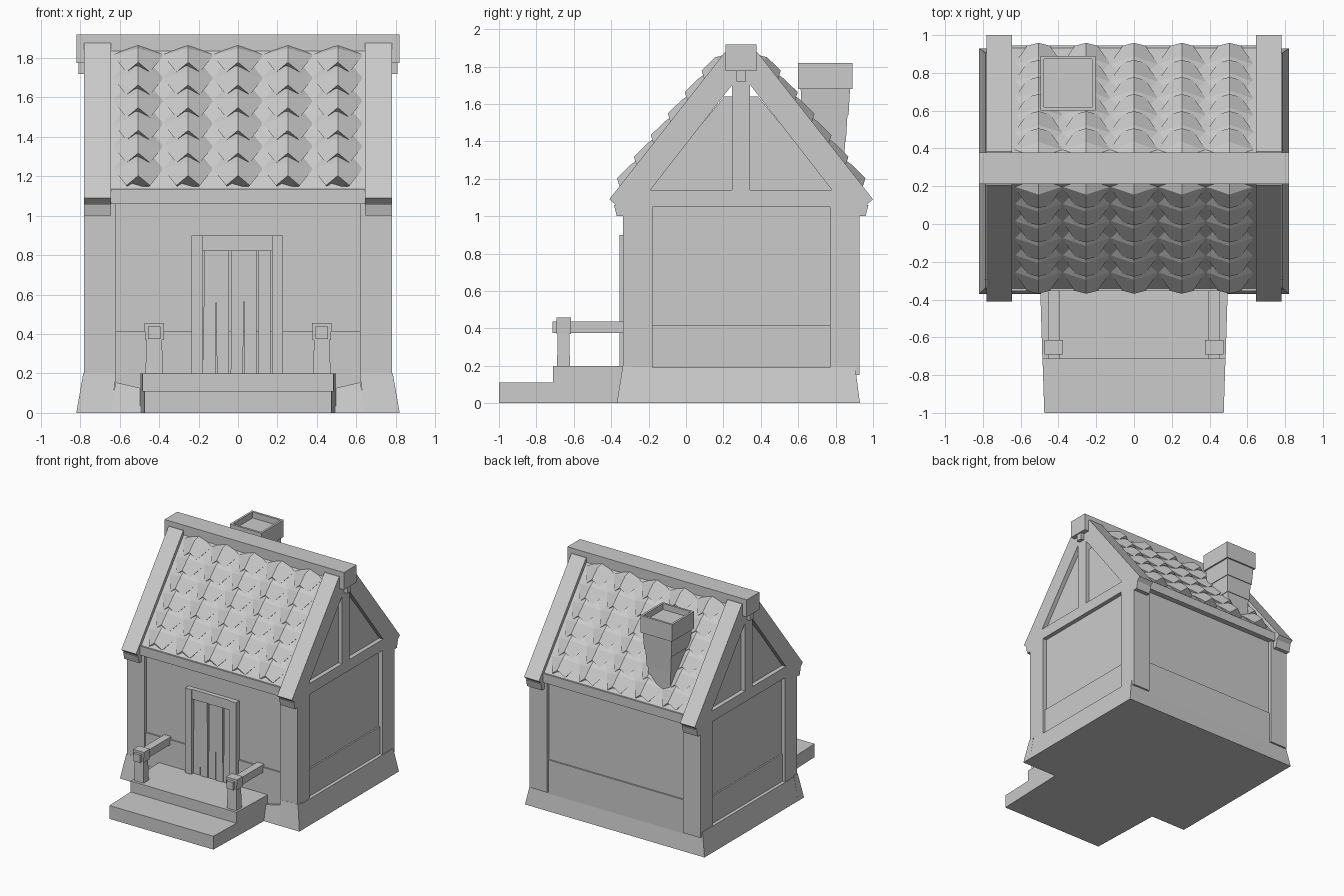
import bpy, bmesh
from mathutils import Vector

if "Cube" in bpy.data.objects:
    bpy.data.objects.remove(bpy.data.objects["Cube"])

GREY = (0.6, 0.6, 0.6, 1)
mat = bpy.data.materials.new("plain grey")
mat.use_nodes = True
mat.diffuse_color = GREY
mat.node_tree.nodes["Principled BSDF"].inputs["Base Color"].default_value = GREY
CY = 0.295            # y of the ridge line
SIDES = (-1, 1)


def finish(bm, name):
    bmesh.ops.recalc_face_normals(bm, faces=bm.faces)
    mesh = bpy.data.meshes.new(name)
    bm.to_mesh(mesh)
    bm.free()
    mesh.materials.append(mat)
    obj = bpy.data.objects.new(name, mesh)
    bpy.context.collection.objects.link(obj)
    return obj


def hull(name, points):
    bm = bmesh.new()
    for p in points:
        bm.verts.new(p)
    bmesh.ops.convex_hull(bm, input=bm.verts)
    bmesh.ops.dissolve_limit(bm, angle_limit=0.01, verts=bm.verts, edges=bm.edges)
    return finish(bm, name)


def rect(x, y, z):
    return [(a, b, z) for a in x for b in y]


def block(name, x, y, z, top_x=None, top_y=None):
    return hull(name, rect(x, y, z[0]) + rect(top_x or x, top_y or y, z[1]))


def span(center, half):
    return (center - half, center + half)


def prism(name, profile, x0, x1, flip=1):
    """Extrude a (distance from ridge, height) profile along x."""
    bm = bmesh.new()
    face = bm.faces.new([bm.verts.new((x0, CY + flip * d, z)) for d, z in profile])
    ext = bmesh.ops.extrude_face_region(bm, geom=[face])["geom"]
    bmesh.ops.translate(bm, vec=(x1 - x0, 0, 0),
                        verts=[v for v in ext if isinstance(v, bmesh.types.BMVert)])
    return finish(bm, name)


# Flared stone base, open at the porch
block("base", (-0.82, 0.82), (-0.30, 0.93), (0, 0.19), (-0.785, 0.785), (-0.30, 0.905))
for s in SIDES:
    hull("base_corner", rect((s * 0.64, s * 0.82), (-0.37, -0.29), 0)
         + rect((s * 0.62, s * 0.785), (-0.338, -0.29), 0.2))
    hull("base_skirt", rect((s * 0.49, s * 0.65), (-0.37, -0.29), 0)
         + rect((s * 0.49,), (-0.345, -0.29), 0.125)
         + rect((s * 0.62,), (-0.34, -0.29), 0.155))

# Walls with a thicker lower course
block("walls", (-0.745, 0.745), span(CY, 0.605), (0.1, 1.1))
block("lower_walls", (-0.757, 0.757), span(CY, 0.617), (0.1, 0.415))

# Corner posts and gable timbers
for sx in SIDES:
    for sy in SIDES:
        block("corner_post", (sx * 0.62, sx * 0.78), (CY + sy * 0.475, CY + sy * 0.632), (0.15, 1.06))
        block("post_bracket", (sx * 0.645, sx * 0.78), (CY + sy * 0.6, CY + sy * 0.665), (1.0, 1.06),
              top_y=(CY + sy * 0.6, CY + sy * 0.68))
    block("gable_beam", (sx * 0.70, sx * 0.78), span(CY, 0.58), (1.05, 1.14))
    block("king_post", (sx * 0.70, sx * 0.78), span(CY, 0.048), (1.13, 1.74))
    block("ridge_peg", (sx * 0.70, sx * 0.81), span(CY, 0.025), (1.72, 1.79))

# Gable infill, cut short below the peak
prism("gable_infill", [(-0.58, 1.0), (0.58, 1.0), (0.5, 1.14), (0.09, 1.64), (-0.09, 1.64), (-0.5, 1.14)],
      -0.745, 0.745)

# Roof slabs, eaves and barge boards
for sy in SIDES:
    prism("roof_slab", [(0.64, 1.13), (0.06, 1.865), (0, 1.865), (0, 1.77), (0.5, 1.13)], -0.66, 0.66, sy)
    block("eave_beam", (-0.66, 0.66), (CY + sy * 0.56, CY + sy * 0.65), (1.06, 1.135))
    for sx in SIDES:
        prism("barge_board", [(0.705, 1.09), (0.088, 1.875), (0, 1.875), (0, 1.764),
                              (0.485, 1.14), (0.545, 1.055), (0.665, 1.055)],
              sx * 0.645, sx * 0.78, sy)
block("ridge_beam", (-0.82, 0.82), span(CY, 0.083), (1.775, 1.918))

# Faceted, overlapping roof tiles: rows of (along slope, half width, edge lift, ridge lift)
TILE = [(0.26, 0.075, -0.05, -0.02), (0.10, 0.13, -0.03, 0.025), (0.0, 0.06, -0.005, 0.038)]
for sy in SIDES:
    bm = bmesh.new()
    up = Vector((0, -sy * 0.617, 0.787))
    out = Vector((0, sy * 0.787, 0.617))
    for row in range(6):
        for col in range(5):
            z = 1.18 + row * 0.115
            d = 0.705 - (z - 1.09) / 1.27
            start = Vector(((col - 2) * 0.253, CY + sy * d, z))
            rings = []
            for along, half, edge, crest in TILE:
                along = min(along, (1.88 - z) / 0.787)
                drop = 0.03 if along == 0 else 0
                mid = start + up * along
                ring = []
                for dx, lift, low in ((-half, edge, drop), (0, crest, 0), (half, edge, drop),
                                      (half * 0.8, -0.06, 0), (-half * 0.8, -0.06, 0)):
                    ring.append(bm.verts.new(mid + Vector((dx, 0, 0)) + out * lift - up * low))
                rings.append(ring)
            for a, b in zip(rings, rings[1:]):
                for i in range(5):
                    j = (i + 1) % 5
                    bm.faces.new((a[i], a[j], b[j], b[i]))
            bm.faces.new(rings[0])
            bm.faces.new(rings[-1])
    finish(bm, "roof_tiles")

# Chimney: tapered courses and a hollow cap
CHX, CHY = -0.35, 0.745
for half, low, high in ((0.105, 1.15, 1.40), (0.118, 1.40, 1.54), (0.132, 1.54, 1.68)):
    block("chimney_course", span(CHX, half - 0.008), span(CHY, half - 0.008), (low, high),
          span(CHX, half), span(CHY, half))
bm = bmesh.new()
bmesh.ops.create_cube(bm, size=1)
bmesh.ops.scale(bm, vec=(0.29, 0.29, 0.14), verts=bm.verts)
bmesh.ops.translate(bm, vec=(CHX, CHY, 1.75), verts=bm.verts)
top = max(bm.faces, key=lambda f: f.calc_center_median().z)
bmesh.ops.inset_individual(bm, faces=[top], thickness=0.025)
ext = bmesh.ops.extrude_face_region(bm, geom=[top])["geom"]
bmesh.ops.translate(bm, vec=(0, 0, -0.05), verts=[v for v in ext if isinstance(v, bmesh.types.BMVert)])
if top.is_valid:
    bmesh.ops.delete(bm, geom=[top], context="FACES_ONLY")
finish(bm, "chimney_cap")

# Door of uneven planks in a timber frame
for s in SIDES:
    block("door_jamb", (s * 0.175 - 0.003, s * 0.232 - 0.003), (-0.355, -0.29), (0.19, 0.9))
block("door_lintel", (-0.178, 0.172), (-0.347, -0.29), (0.82, 0.9))
for i in range(5):
    x = -0.177 + i * 0.07
    lean = (0.006, -0.005, 0.005, -0.004, 0)[i]
    block("door_plank", (x, x + 0.062), (-0.33 - 0.004 * (i % 2), -0.29), (0.19, 0.822),
          (x + lean, x + 0.064 + lean))

# Porch landing and step, a little wider at the house
for name, front, high in (("porch_step", -1.0, 0.11), ("porch_landing", -0.712, 0.2)):
    wide = 0.475 + (front + 1) * 0.035
    hull(name, [(s * w, y, z) for s in SIDES for w, y in ((wide, front), (0.498, -0.29))
                for z in (0, high)])

# Porch hand rails
for s in SIDES:
    x = s * 0.425
    block("rail_post", span(x, 0.045), (-0.69, -0.62), (0.19, 0.40), span(x, 0.038), (-0.685, -0.625))
    block("rail_post_head", span(x, 0.046), (-0.692, -0.615), (0.37, 0.457), span(x, 0.05))
    block("hand_rail", span(x, 0.031), (-0.715, -0.29), (0.375, 0.438))
